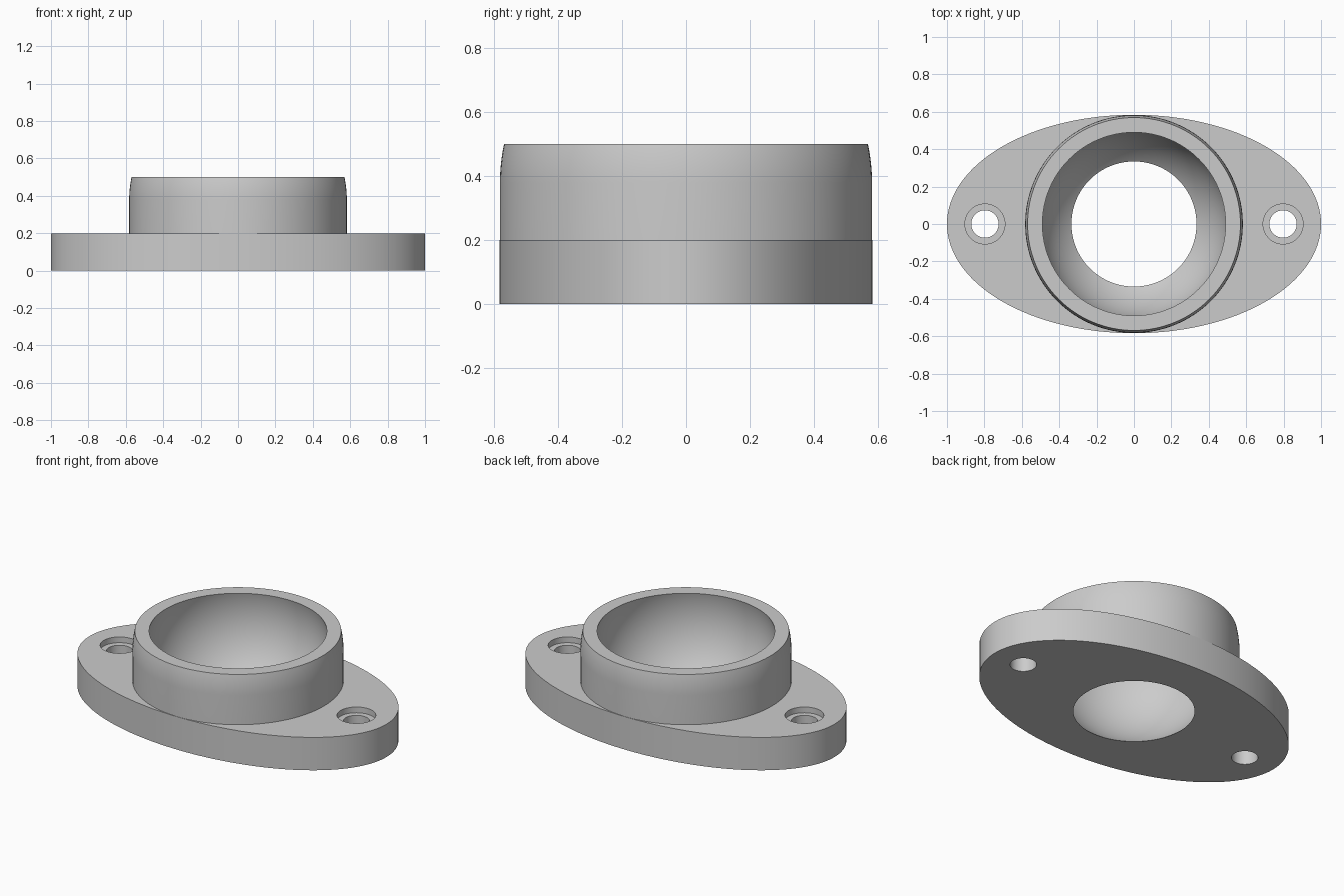
import bpy
import math

cube = bpy.data.objects.get("Cube")
if cube:
    bpy.data.objects.remove(cube, do_unlink=True)

SEAT_Z = 0.378          # centre height of the spherical seat
PLATE_TOP = 0.2
RIM_TOP = 0.5
COLLAR_R = 0.582

grey = bpy.data.materials.new("cast_grey")
grey.use_nodes = True
grey.diffuse_color = (0.6, 0.6, 0.6, 1)
grey.node_tree.nodes["Principled BSDF"].inputs["Base Color"].default_value = (0.6, 0.6, 0.6, 1)


def lathe(name, profile, segments=128, x=0.0, y_scale=1.0, x_scale=1.0):
    """Closed solid revolved about z from (radius, z) points, bottom to top."""
    verts, faces = [], []
    for r, z in profile:
        for i in range(segments):
            a = 2 * math.pi * i / segments
            verts.append((x + r * x_scale * math.cos(a), r * y_scale * math.sin(a), z))
    for k in range(len(profile) - 1):
        for i in range(segments):
            j = (i + 1) % segments
            lo, hi = k * segments, (k + 1) * segments
            faces.append((lo + i, lo + j, hi + j, hi + i))
    faces.append(tuple(reversed(range(segments))))
    faces.append(tuple(range(len(verts) - segments, len(verts))))
    mesh = bpy.data.meshes.new(name)
    mesh.from_pydata(verts, [], faces)
    mesh.materials.append(grey)
    obj = bpy.data.objects.new(name, mesh)
    bpy.context.collection.objects.link(obj)
    return obj


def combine(target, tool, operation):
    """Apply a boolean and discard the tool object."""
    mod = target.modifiers.new(operation.title(), 'BOOLEAN')
    mod.operation = operation
    mod.solver = 'EXACT'
    mod.object = tool
    bpy.context.view_layer.objects.active = target
    bpy.ops.object.modifier_apply(modifier=mod.name)
    bpy.data.objects.remove(tool, do_unlink=True)


# Elliptical mounting flange
flange = lathe("flange_housing", [(1, 0), (1, PLATE_TOP)], y_scale=0.584)

# Collar: straight wall that rounds in along a sphere near the rim
steps = 8
wall = [(COLLAR_R, 0.1), (COLLAR_R, SEAT_Z)]
for i in range(1, steps + 1):
    dz = (RIM_TOP - SEAT_Z) * i / steps
    wall.append((math.sqrt(COLLAR_R ** 2 - dz ** 2), SEAT_Z + dz))
combine(flange, lathe("collar", wall), 'UNION')

# Spherical bearing seat, open at both ends
seat_r = 0.505
arc = []
for i in range(41):
    a = math.radians(-85 + 170 * i / 40)
    arc.append((seat_r * math.cos(a), SEAT_Z + seat_r * math.sin(a)))
combine(flange, lathe("seat_cutter", arc), 'DIFFERENCE')

# Counterbored bolt holes
for side in (-1, 1):
    floor = PLATE_TOP - 0.035
    bore = [(0.073, -0.1), (0.073, floor), (0.107, floor), (0.107, 0.3)]
    combine(flange, lathe("bolt_cutter", bore, 64, x=0.797 * side), 'DIFFERENCE')

# Smooth curved walls, crisp edges
bpy.ops.object.select_all(action='DESELECT')
flange.select_set(True)
bpy.context.view_layer.objects.active = flange
bpy.ops.object.shade_smooth_by_angle(angle=math.radians(30))
